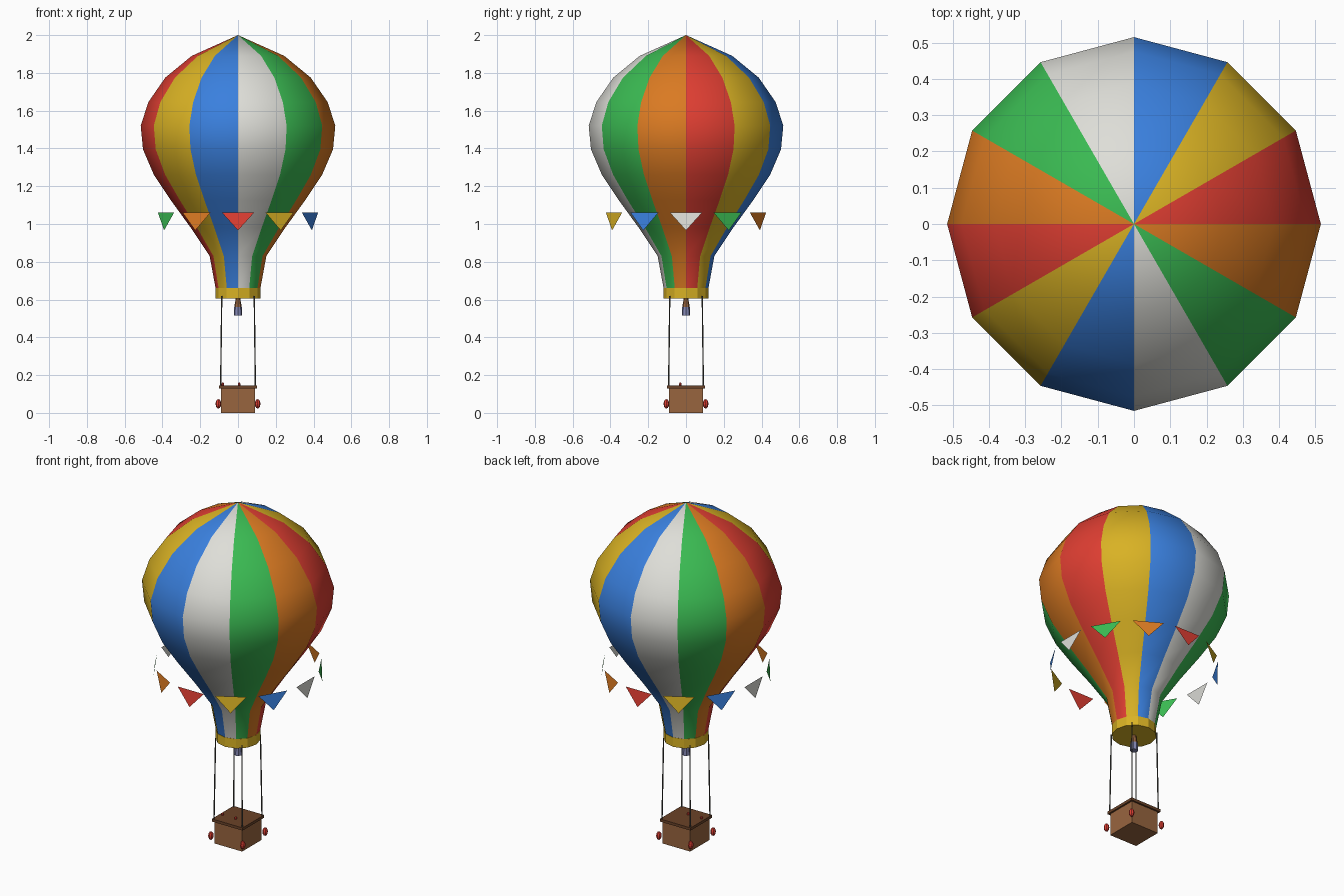
import bpy
import bmesh
from math import cos, sin, pi, radians
from mathutils import Vector, Matrix

cube = bpy.data.objects.get("Cube")
if cube:
    bpy.data.objects.remove(cube, do_unlink=True)


def material(name, hex_code):
    def linear(c):
        return c / 12.92 if c <= 0.04045 else ((c + 0.055) / 1.055) ** 2.4
    rgb = [linear(int(hex_code[i:i + 2], 16) / 255) for i in (0, 2, 4)]
    m = bpy.data.materials.new(name)
    m.use_nodes = True
    m.diffuse_color = (*rgb, 1)
    m.node_tree.nodes["Principled BSDF"].inputs["Base Color"].default_value = (*rgb, 1)
    return m


red = material("red", "DF3E32")
yellow = material("yellow", "D9B224")
blue = material("blue", "3A80DE")
white = material("white", "DEDED8")
green = material("green", "3ABA52")
orange = material("orange", "DA7A22")
wicker = material("wicker brown", "98653F")
wood = material("dark wood", "6A4228")
rope_grey = material("rope grey", "50504A")
metal = material("burner metal", "8488B4")


def finish(name, bm, mats, smooth=False):
    bmesh.ops.recalc_face_normals(bm, faces=bm.faces)
    mesh = bpy.data.meshes.new(name)
    bm.to_mesh(mesh)
    bm.free()
    for m in mats:
        mesh.materials.append(m)
    for p in mesh.polygons:
        p.use_smooth = smooth
    ob = bpy.data.objects.new(name, mesh)
    bpy.context.collection.objects.link(ob)
    return ob


def box(name, size, centre, mat):
    bm = bmesh.new()
    bmesh.ops.create_cube(bm, size=1, matrix=Matrix.Translation(centre) @ Matrix.Diagonal((*size, 1)))
    return finish(name, bm, [mat])


def rod(name, a, b, r1, r2, sides, mat):
    a, b = Vector(a), Vector(b)
    bm = bmesh.new()
    turn = (b - a).to_track_quat("Z", "Y").to_matrix().to_4x4()
    bmesh.ops.create_cone(bm, cap_ends=True, segments=sides, radius1=r1, radius2=r2,
                          depth=(b - a).length, matrix=Matrix.Translation((a + b) / 2) @ turn)
    return finish(name, bm, [mat])


def ball(name, centre, scale, mat):
    bm = bmesh.new()
    bmesh.ops.create_uvsphere(bm, u_segments=8, v_segments=6, radius=1,
                              matrix=Matrix.Translation(centre) @ Matrix.Diagonal((*scale, 1)))
    return finish(name, bm, [mat])


# Envelope: twelve gores turned from one profile, one colour per gore
SIDES = 12
profile = [(0.115, 0.64), (0.15, 0.83), (0.25, 0.98), (0.355, 1.125), (0.445, 1.26),
           (0.503, 1.395), (0.515, 1.52), (0.475, 1.645), (0.385, 1.775), (0.245, 1.89)]
bm = bmesh.new()
rings = [[bm.verts.new((r * cos(2 * pi * i / SIDES), r * sin(2 * pi * i / SIDES), z))
          for i in range(SIDES)] for r, z in profile]
apex = bm.verts.new((0, 0, 2))
for i in range(SIDES):
    j = (i + 1) % SIDES
    for low, high in zip(rings, rings[1:]):
        bm.faces.new((low[i], low[j], high[j], high[i])).material_index = i % 6
    bm.faces.new((rings[-1][i], rings[-1][j], apex)).material_index = i % 6
finish("envelope", bm, [red, yellow, blue, white, green, orange], smooth=True)

# Skirt band closing the mouth
rod("skirt", (0, 0, 0.605), (0, 0, 0.66), 0.12, 0.12, SIDES, yellow)

# Ring of pennants hanging around the lower envelope
for i, mat in enumerate([white, green, orange, red, yellow, blue] * 2):
    bm = bmesh.new()
    turn = Matrix.Rotation(radians(30 * i), 4, "Z")
    corners = [(0.44, -0.085, 1.06), (0.452, 0, 0.966), (0.44, 0.085, 1.06)]
    bm.faces.new([bm.verts.new(turn @ Vector(c)) for c in corners])
    finish(f"pennant_{i + 1}", bm, [mat])

# Burner under the mouth
rod("burner_can", (0, 0, 0.515), (0, 0, 0.56), 0.022, 0.02, 8, metal)
rod("burner_nozzle", (0, 0, 0.56), (0, 0, 0.61), 0.02, 0.011, 8, wicker)

# Basket with its lid-like rim
box("basket", (0.18, 0.18, 0.13), (0, 0, 0.065), wicker)
box("basket_rim", (0.2, 0.2, 0.016), (0, 0, 0.138), wood)
for i, (x, y) in enumerate([(-0.08, -0.03), (0.006, -0.03)]):
    ball(f"rim_knob_{i + 1}", (x, y, 0.151), (0.007, 0.007, 0.01), red)

# Ropes and sandbags at the four corners
for side, sx in (("right", -1), ("left", 1)):
    for end, sy in (("front", -1), ("back", 1)):
        rod(f"rope_{end}_{side}", (sx * 0.092, sy * 0.092, 0.14), (sx * 0.086, sy * 0.086, 0.62),
            0.0035, 0.0035, 6, rope_grey)
        ball(f"sandbag_{end}_{side}", (sx * 0.104, sy * 0.104, 0.048), (0.015, 0.015, 0.025), red)
